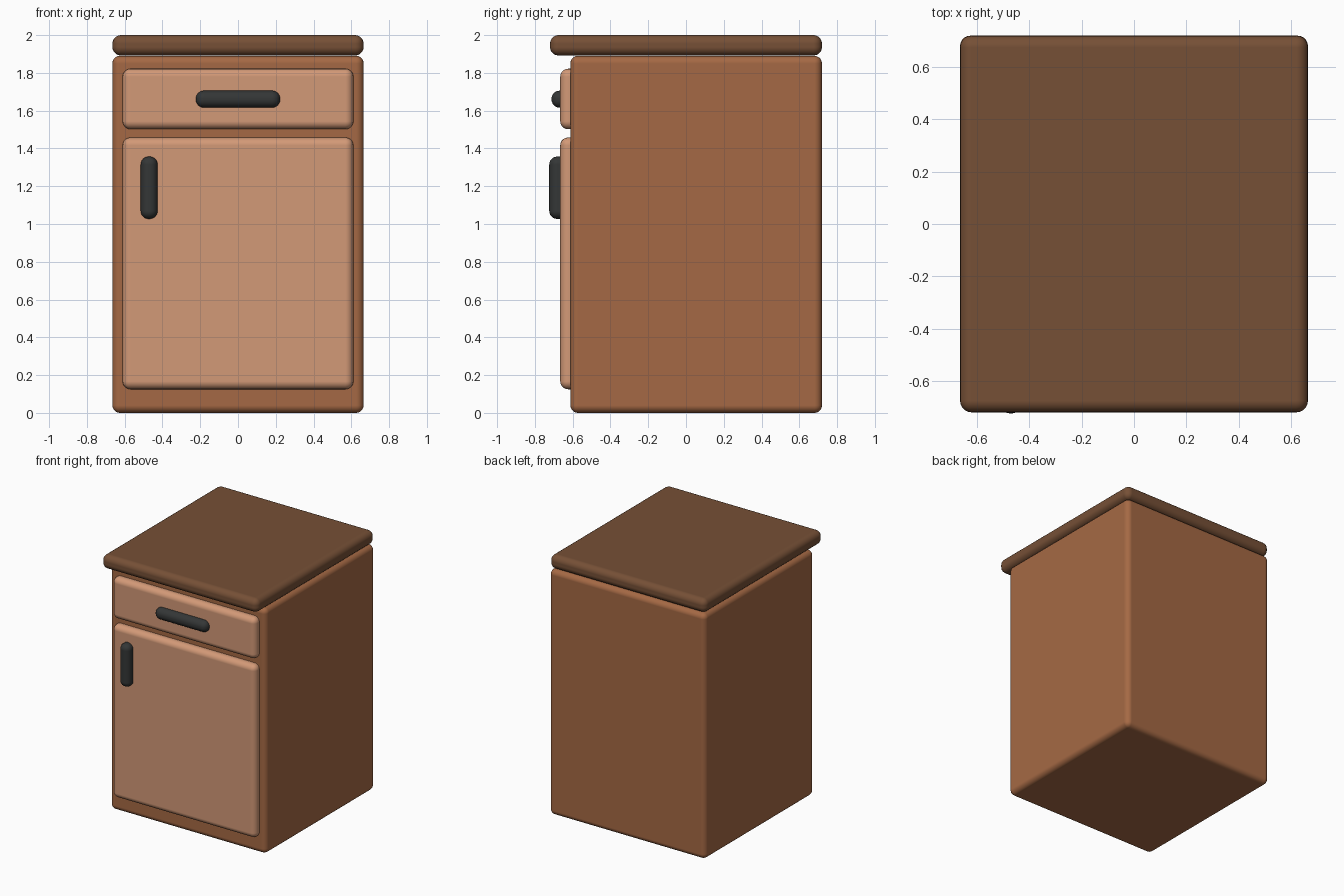
import bpy
import bmesh
from mathutils import Vector

if "Cube" in bpy.data.objects:
    bpy.data.objects.remove(bpy.data.objects["Cube"])


def material(name, rgb):
    m = bpy.data.materials.new(name)
    m.diffuse_color = (*rgb, 1.0)
    m.use_nodes = True
    m.node_tree.nodes["Principled BSDF"].inputs["Base Color"].default_value = m.diffuse_color
    return m


WOOD = material("wood", (0.376, 0.141, 0.058))
PANEL = material("light_wood", (0.65, 0.32, 0.185))
DARK = material("dark_wood", (0.181, 0.08, 0.037))
METAL = material("dark_metal", (0.034, 0.037, 0.037))


def rounded_box(name, lo, hi, radius, mat, segments=5):
    """Box between two corners with all edges rounded."""
    lo, hi = Vector(lo), Vector(hi)
    size, centre = hi - lo, (hi + lo) / 2
    bm = bmesh.new()
    bmesh.ops.create_cube(bm, size=1)
    for v in bm.verts:
        v.co = Vector(a * b for a, b in zip(v.co, size))
    mesh = bpy.data.meshes.new(name)
    bm.to_mesh(mesh)
    bm.free()
    mesh.materials.append(mat)
    mesh.shade_smooth()
    obj = bpy.data.objects.new(name, mesh)
    obj.location = centre
    bpy.context.collection.objects.link(obj)
    bevel = obj.modifiers.new("round_edges", "BEVEL")
    bevel.width = radius
    bevel.segments = segments
    bevel.limit_method = 'NONE'
    bevel.harden_normals = True
    return obj


# carcass and worktop
rounded_box("cabinet_body", (-0.665, -0.612, 0), (0.665, 0.72, 1.89), 0.04, WOOD)
rounded_box("worktop", (-0.665, -0.72, 1.892), (0.665, 0.72, 2.0), 0.045, DARK)

# front panels, sunk halfway into the carcass
rounded_box("drawer_front", (-0.611, -0.666, 1.502), (0.611, -0.556, 1.822), 0.042, PANEL)
rounded_box("door", (-0.611, -0.666, 0.125), (0.611, -0.556, 1.458), 0.042, PANEL)

# handles
rounded_box("drawer_handle", (-0.223, -0.712, 1.616), (0.223, -0.622, 1.706), 0.043, METAL, 6)
rounded_box("door_handle", (-0.515, -0.724, 1.027), (-0.426, -0.612, 1.357), 0.042, METAL, 6)
